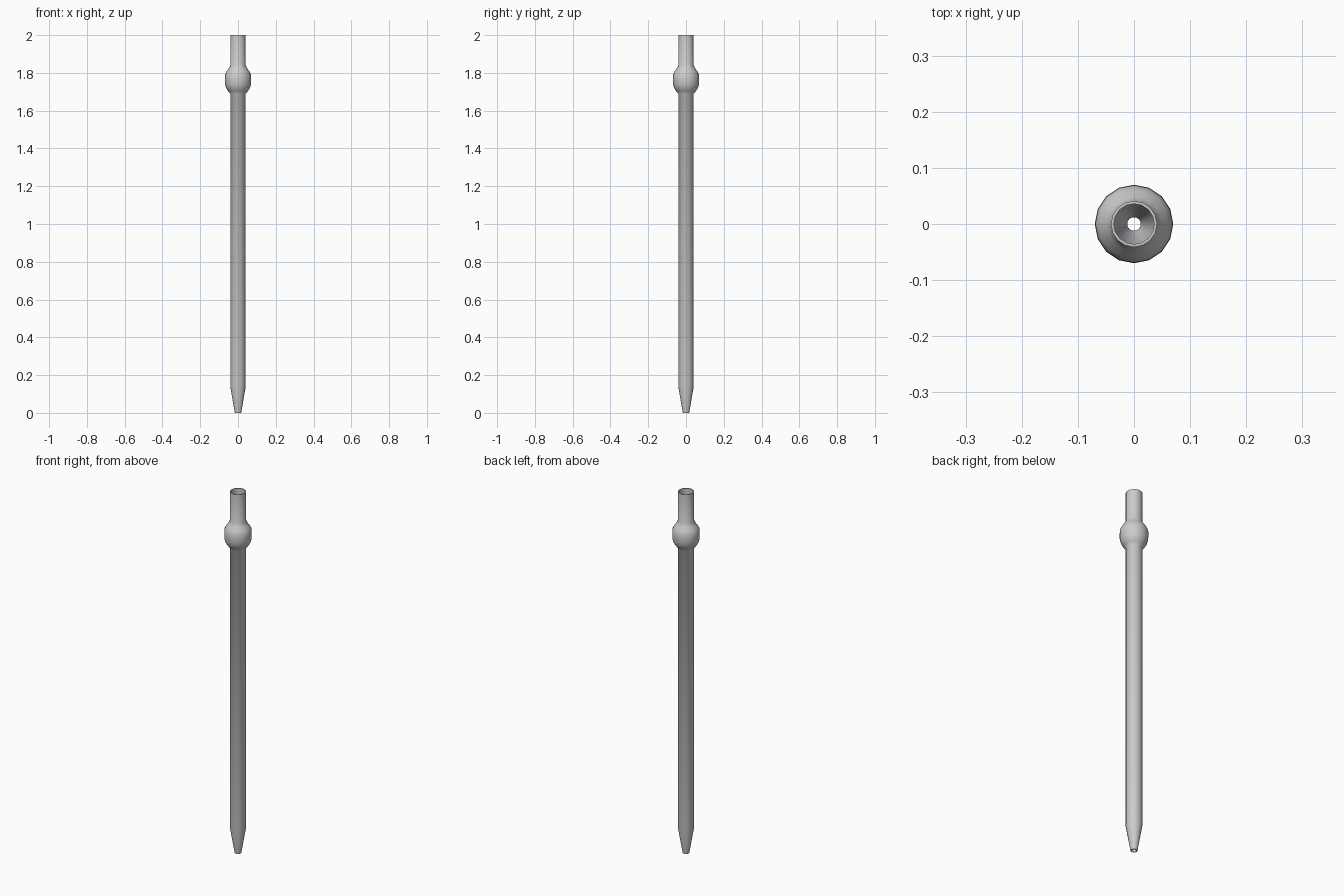
import bpy, bmesh
from math import cos, sin, pi

if "Cube" in bpy.data.objects:
    bpy.data.objects.remove(bpy.data.objects["Cube"])

SIDES = 16
WALL = 0.005

# outer profile (radius, height): tapered tip, long stem, bulb, mouth tube
outer = [(0.017, 0.0), (0.041, 0.14), (0.041, 1.69), (0.052, 1.703),
         (0.063, 1.72), (0.069, 1.74), (0.070, 1.765), (0.069, 1.79),
         (0.061, 1.807), (0.049, 1.823), (0.041, 1.84), (0.041, 2.0)]
# the inner wall follows the outer one back down
inner = [(r - WALL, z) for r, z in reversed(outer)]
profile = outer + inner

# revolve the closed wall section around z
bm = bmesh.new()
rings = [[bm.verts.new((r * cos(2 * pi * i / SIDES), r * sin(2 * pi * i / SIDES), z))
          for i in range(SIDES)] for r, z in profile]
for a, b in zip(rings, rings[1:] + rings[:1]):
    for i in range(SIDES):
        j = (i + 1) % SIDES
        bm.faces.new((a[i], a[j], b[j], b[i]))
bmesh.ops.recalc_face_normals(bm, faces=bm.faces)

mesh = bpy.data.meshes.new("hollow_tube")
bm.to_mesh(mesh)
bm.free()
tube = bpy.data.objects.new("hollow_tube", mesh)
bpy.context.collection.objects.link(tube)

# smooth walls with crisp rims
bpy.context.view_layer.objects.active = tube
tube.select_set(True)
bpy.ops.object.shade_smooth_by_angle(angle=pi / 4)
